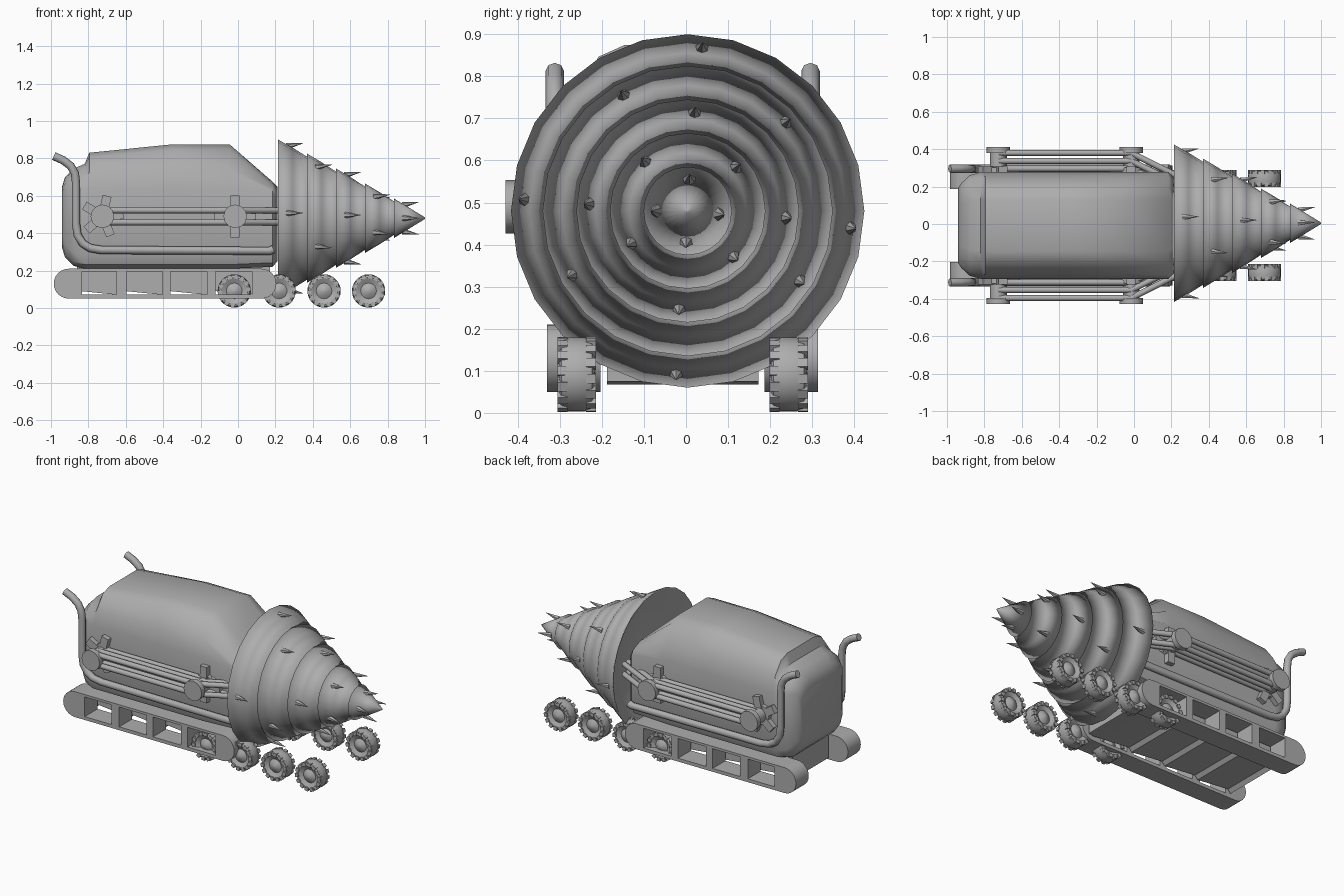
import bpy, bmesh, math
from mathutils import Vector, Matrix

if "Cube" in bpy.data.objects:
    bpy.data.objects.remove(bpy.data.objects["Cube"])

steel = bpy.data.materials.new("grey_steel")
steel.diffuse_color = (0.42, 0.42, 0.42, 1)
steel.use_nodes = True
steel.node_tree.nodes["Principled BSDF"].inputs["Base Color"].default_value = steel.diffuse_color
YC = -.008  # centre line of everything except the drill


def finish(name, bm, angle=35, shift=YC):
    bmesh.ops.translate(bm, vec=(0, shift, 0), verts=bm.verts[:])
    bmesh.ops.recalc_face_normals(bm, faces=bm.faces[:])
    me = bpy.data.meshes.new(name)
    bm.to_mesh(me)
    bm.free()
    ob = bpy.data.objects.new(name, me)
    bpy.context.collection.objects.link(ob)
    me.materials.append(steel)
    bpy.ops.object.select_all(action='DESELECT')
    ob.select_set(True)
    bpy.context.view_layer.objects.active = ob
    bpy.ops.object.shade_smooth_by_angle(angle=math.radians(angle))
    return ob


def box(bm, lo, hi, mat=Matrix()):
    lo, hi = Vector(lo), Vector(hi)
    m = mat @ Matrix.Translation((lo + hi) / 2) @ Matrix.Diagonal((*(hi - lo), 1))
    bmesh.ops.create_cube(bm, size=1, matrix=m)


def rod(bm, a, b, r1, r2=None, n=12):
    a, b = Vector(a), Vector(b)
    m = Matrix.Translation((a + b) / 2) @ (b - a).to_track_quat('Z', 'Y').to_matrix().to_4x4()
    bmesh.ops.create_cone(bm, cap_ends=True, segments=n, radius1=r1,
                          radius2=r1 if r2 is None else r2, depth=(b - a).length, matrix=m)


def prism(bm, pts, y0, y1):
    """Extrude an x-z outline from y0 to y1."""
    f = bm.faces.new([bm.verts.new((x, y0, z)) for x, z in pts])
    g = bmesh.ops.extrude_face_region(bm, geom=[f])['geom']
    bmesh.ops.translate(bm, vec=(0, y1 - y0, 0), verts=[v for v in g if isinstance(v, bmesh.types.BMVert)])


def lathe(bm, profile, n, place):
    """Spin (along, radius) points; place maps (along, c, s) to a position."""
    rings = []
    for a, r in profile:
        rings.append([bm.verts.new(place(a, r * math.cos(2 * math.pi * i / n),
                                         r * math.sin(2 * math.pi * i / n))) for i in range(n)])
    for p, q in zip(rings, rings[1:]):
        for i in range(n):
            j = (i + 1) % n
            bm.faces.new((p[i], p[j], q[j], q[i]))
    for ring in (rings[0], rings[-1]):
        bm.faces.new(ring)


# Hull: lofted rounded sections (x, half width, bottom, top)
bm = bmesh.new()
stations = [(-.94, .20, .32, .65), (-.925, .225, .27, .70), (-.88, .268, .225, .745), (-.82, .285, .21, .77),
            (-.795, .285, .21, .83), (-.35, .285, .21, .875), (-.045, .285, .21, .875),
            (.185, .285, .22, .675), (.21, .26, .25, .65)]
loops = []
for x, w, zb, zt in stations:
    sh = min(.64, zt - .06)
    h = zt - sh
    half = [(w - .07, zb), (w - .02, zb + .022), (w, zb + .07), (w, sh),
            (w * .92, sh + h * .45), (w * .70, sh + h * .88), (w * .48, zt)]
    loops.append([bm.verts.new((x, y, z)) for y, z in half + [(-y, z) for y, z in reversed(half)]])
for p, q in zip(loops, loops[1:]):
    for i in range(len(p)):
        j = (i + 1) % len(p)
        bm.faces.new((p[i], p[j], q[j], q[i]))
bm.faces.new(loops[0])
bm.faces.new(loops[-1])
finish("hull", bm, 40)

# Drill: nested flared cones with overhanging rims and a hollow back
AX, DY = .48, .004
bases = [(.215, .42), (.37, .345), (.525, .265), (.68, .185), (.835, .105)]
profile = [(.33, .02), (.32, .28), (.215, .41)]
for k, (x, r) in enumerate(bases):
    if k:
        profile.append((x + .015, r - .026))
    profile.append((x, r))
    if k < 4:
        nx, nr = bases[k + 1]
        profile.append(((x + nx) / 2, (r + nr) / 2 - .006))
profile.append((1.0, .004))
bm = bmesh.new()
lathe(bm, profile, 24, lambda a, c, s: (a, DY + c, AX + s))
finish("drill", bm, 180, 0)

# Drill teeth: four per cone, pointing forward
bm = bmesh.new()
turns = [(85, -6, 266, 176), (119, 42, -32, 209), (86, -4, 265, 176), (131, 42, -45, 210), (87, -6, 267, 180)]
for (x, r), angles in zip(bases, turns):
    for t in angles:
        c, s = math.cos(math.radians(t)), math.sin(math.radians(t))
        r0, r1 = r - .034, r - .018
        rod(bm, (x + .045, DY + r0 * c, AX + r0 * s), (x + .132, DY + r1 * c, AX + r1 * s), .017, .001, 6)
finish("drill_teeth", bm, 35, 0)

# Belly with slanted transverse ribs
bm = bmesh.new()
outline = [(-.86, .22), (.17, .22), (.17, .075)]
edges = [.14, -.14, -.38, -.62, -.86]
for a, b in zip(edges, edges[1:]):
    outline += [(a, .068), (b + .02, .09)]
outline += [(-.86, .068)]
prism(bm, outline, -.18, .18)
finish("belly", bm, 20)

# Track frames: rails, dividers and rounded ends around four windows
bm = bmesh.new()
R, ZC = .08, .13


def end_cap(cx, start, inner):
    pts = [(cx + R * math.cos(math.radians(start + 15 * i)), ZC + R * math.sin(math.radians(start + 15 * i)))
           for i in range(13)]
    return pts + [(inner, pts[-1][1]), (inner, pts[0][1])]


for s in (-1, 1):
    y0, y1 = sorted((s * .195, s * .322))
    prism(bm, end_cap(-.905, 90, -.835), y0, y1)
    prism(bm, end_cap(.125, -90, .075), y0, y1)
    box(bm, (-.835, y0, .05), (.075, y1, .071))
    box(bm, (-.835, y0, .195), (.075, y1, .21))
    for a, b in ((-.65, -.595), (-.405, -.36), (-.165, -.12)):
        box(bm, (a, y0, .071), (b, y1, .195))
finish("track_frames", bm)

# Wheels: crowned tyre with dished hub and small edge treads
bm = bmesh.new()
tyre = [(-.040, .016), (-.034, .03), (-.026, .042), (-.036, .06), (-.042, .072), (-.036, .083), (-.018, .088)]
tyre = [(-.044, .004)] + tyre + [(-a, r) for a, r in reversed(tyre)] + [(.044, .004)]
for s in (-1, 1):
    for cx in (-.02, .22, .46, .698):
        cy, cz = s * .252, .091
        lathe(bm, tyre, 24, lambda a, c, t: (cx + c, cy + a, cz + t))
        for i in range(14):
            for side in (-1, 1):
                m = Matrix.Translation((cx, cy, cz)) @ Matrix.Rotation(2 * math.pi * (i + side / 4) / 14, 4, 'Y')
                ya, yb = sorted((side * .022, side * .046))
                box(bm, (.066, ya, -.011), (.0885, yb, .011), m)
finish("wheels", bm, 40)

# Exhaust pipes bent from the rear stack along the hull side
for s, side in ((-1, "right"), (1, "left")):
    cu = bpy.data.curves.new("pipe_path", 'CURVE')
    cu.dimensions = '3D'
    cu.bevel_depth = .022
    cu.bevel_resolution = 2
    cu.use_fill_caps = True
    sp = cu.splines.new('POLY')
    path = [(-.985, .812), (-.935, .79), (-.895, .76), (-.872, .72), (-.866, .67), (-.866, .45), (-.858, .39),
            (-.83, .345), (-.79, .32), (-.73, .31), (.17, .305), (.19, .315)]
    sp.points.add(len(path) - 1)
    for p, (x, z) in zip(sp.points, path):
        p.co = (x, s * .304, z, 1)
    tmp = bpy.data.objects.new("tmp", cu)
    bpy.context.collection.objects.link(tmp)
    bm = bmesh.new()
    bm.from_mesh(tmp.to_mesh())
    bpy.data.objects.remove(tmp)
    finish("exhaust_pipe_" + side, bm, 50)

# Side posts with flanges and spokes
bm = bmesh.new()
for s in (-1, 1):
    for cx, spokes, turn in ((-.725, 5, 77), (-.015, 4, 90)):
        cz = .49
        rod(bm, (cx, s * .27, cz), (cx, s * .40, cz), .045, n=16)
        for a, b in ((.285, .31), (.388, .421)):
            rod(bm, (cx, s * a, cz), (cx, s * b, cz), .063, n=12)
        for i in range(spokes):
            m = Matrix.Translation((cx, s * .298, cz)) @ Matrix.Rotation(
                -math.radians(turn + 360 * i / spokes), 4, 'Y')
            box(bm, (.03, -.018, -.024), (.112, .018, .024), m)
finish("side_posts", bm)

# Push rods between the posts, then angling in to the drill
bm = bmesh.new()
for s in (-1, 1):
    for z in (.522, .458):
        for y, y_end in ((.388, .25), (.345, .21), (.304, .17)):
            rod(bm, (-.725, s * y, z), (-.015, s * y, z), .016)
            rod(bm, (-.015, s * y, z), (.26, s * y_end, z), .016)
finish("push_rods", bm)
